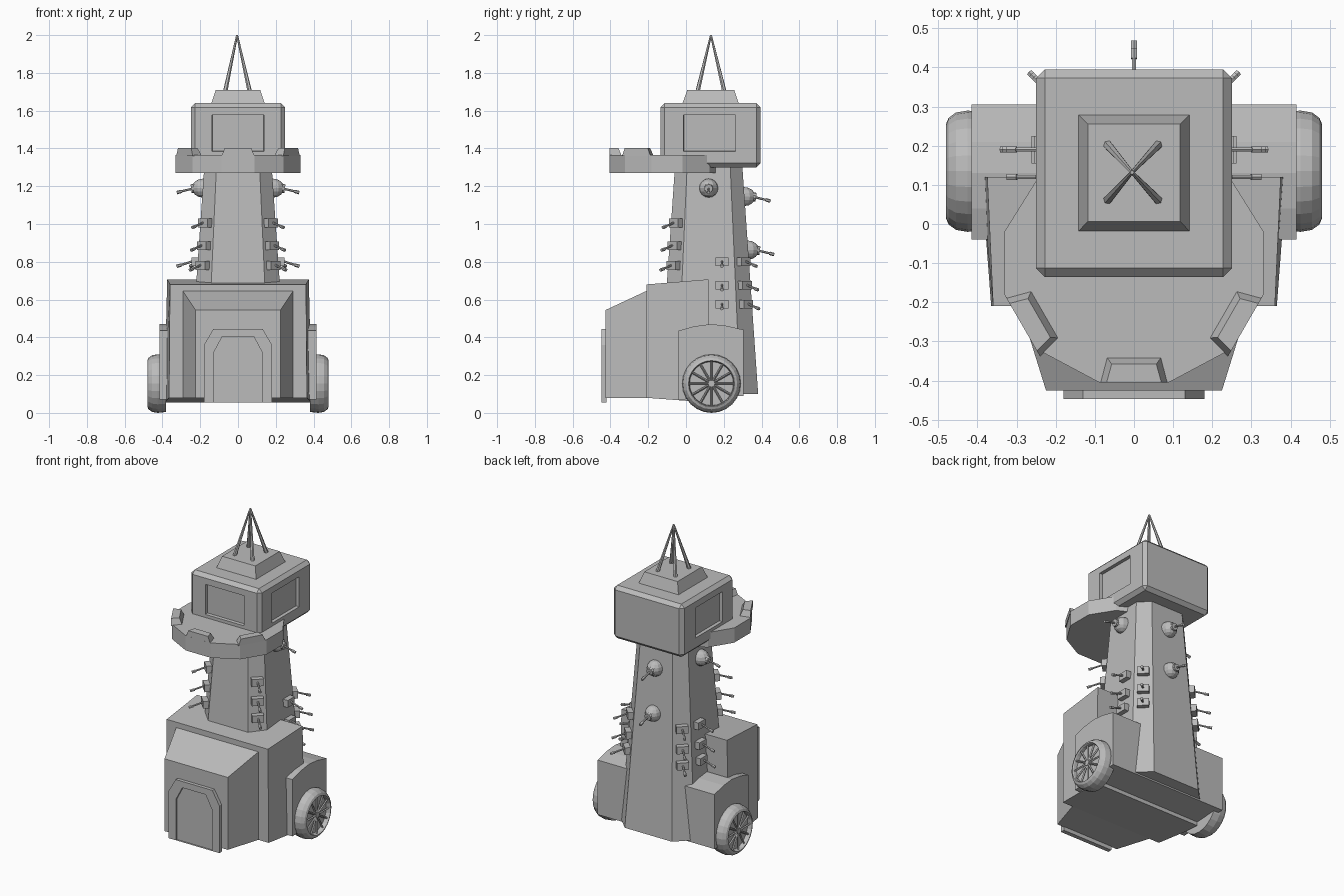
import bpy, bmesh, math
from mathutils import Vector, Matrix

if "Cube" in bpy.data.objects:
    bpy.data.objects.remove(bpy.data.objects["Cube"])

grey = bpy.data.materials.new("stone grey")
grey.diffuse_color = (0.5, 0.5, 0.5, 1)
grey.use_nodes = True
grey.node_tree.nodes["Principled BSDF"].inputs["Base Color"].default_value = grey.diffuse_color
CY = 0.12  # tower axis in y


def finish(name, bm):
    bmesh.ops.recalc_face_normals(bm, faces=bm.faces[:])
    me = bpy.data.meshes.new(name)
    bm.to_mesh(me)
    bm.free()
    me.materials.append(grey)
    ob = bpy.data.objects.new(name, me)
    bpy.context.collection.objects.link(ob)
    return ob


def loft(bm, rings, caps=True, closed=False):
    vs = [[bm.verts.new(p) for p in r] for r in rings]
    n = len(vs[0])
    pairs = list(zip(vs, vs[1:])) + ([(vs[-1], vs[0])] if closed else [])
    for a, b in pairs:
        for i in range(n):
            j = (i + 1) % n
            bm.faces.new((a[i], a[j], b[j], b[i]))
    if caps and not closed:
        bm.faces.new(vs[0])
        bm.faces.new(vs[-1])


def solid(name, rings):
    bm = bmesh.new()
    loft(bm, rings)
    return finish(name, bm)


def rod(bm, a, b, r1, r2, n=8):
    a, b = Vector(a), Vector(b)
    q = (b - a).to_track_quat('Z', 'Y').to_matrix().to_4x4()
    bmesh.ops.create_cone(bm, cap_ends=True, segments=n, radius1=r1, radius2=r2,
                          depth=(b - a).length, matrix=Matrix.Translation((a + b) / 2) @ q)


def rect_z(hx, y0, y1, z):
    return [(-hx, y0, z), (hx, y0, z), (hx, y1, z), (-hx, y1, z)]


def rect_y(hb, ht, y, z0, z1):
    return [(-hb, y, z0), (hb, y, z0), (ht, y, z1), (-ht, y, z1)]


# tapered eight-sided tower
def half(z):
    return 0.269 - 0.0695 * z


def octagon(z):
    h = half(z)
    f = 0.64 * h
    return [(x, CY + y, z) for x, y in ((f, -h), (h, -f), (h, f), (f, h),
                                        (-f, h), (-h, f), (-h, -f), (-f, -h))]


solid("tower", [octagon(0.1), octagon(1.32)])

# base house, porch and wheel housing
solid("base_block", [rect_y(0.365, 0.36, -0.21, 0.08, 0.68), rect_y(0.39, 0.375, 0.12, 0.055, 0.707)])
solid("porch", [rect_y(0.225, 0.225, -0.425, 0.08, 0.545), rect_y(0.295, 0.295, -0.20, 0.08, 0.65)])
side = [(-0.04, 0.07), (0.305, 0.09), (0.305, 0.44), (0.21, 0.462), (0.13, 0.47), (0.04, 0.458), (-0.04, 0.435)]
solid("wheel_housing", [[(x, y, z) for y, z in side] for x in (-0.415, 0.415)])


# arched door with a raised frame
def arch(w, top, cut, y):
    return [(-w, y, 0.055), (w, y, 0.055), (w, y, top - 0.085), (w - cut, y, top),
            (cut - w, y, top), (-w, y, top - 0.085)]


solid("door_frame", [arch(0.18, 0.445, 0.05, -0.42), arch(0.18, 0.445, 0.05, -0.447),
                     arch(0.128, 0.405, 0.045, -0.447), arch(0.128, 0.405, 0.045, -0.434)])

# wheels: lathed tyre with recessed hub and spokes
for s, label in ((1, "right"), (-1, "left")):
    bm = bmesh.new()
    prof = [(0.38, 0.15), (0.425, 0.155), (0.455, 0.15), (0.474, 0.136), (0.48, 0.122),
            (0.474, 0.118), (0.452, 0.116)]
    n = 24
    loft(bm, [[(s * x, 0.135 + r * math.cos(i * math.tau / n), 0.155 + r * math.sin(i * math.tau / n))
               for i in range(n)] for x, r in prof])
    rod(bm, (s * 0.44, 0.135, 0.155), (s * 0.472, 0.135, 0.155), 0.024, 0.018, 12)
    for k in range(12):
        a = k * math.tau / 12
        rod(bm, (s * 0.465, 0.135, 0.155),
            (s * 0.465, 0.135 + 0.12 * math.cos(a), 0.155 + 0.12 * math.sin(a)), 0.006, 0.006, 4)
    finish(label + "_wheel", bm)

# twelve-sided balcony
BY = -0.1


def ring12(z):
    return [(0.342 * math.sin(a), BY - 0.316 * math.cos(a), z)
            for a in (math.radians(15 + 30 * i) for i in range(12))]


solid("balcony", [ring12(1.27), ring12(1.365)])

# battlements: flush outside, sloped on the other sides
for k, label in ((0, "front"), (1, "right"), (-1, "left")):
    a = math.radians(60 * k)
    d = 0.305 if k == 0 else 0.327
    m = Matrix.Translation((0, BY, 0)) @ Matrix.Rotation(a, 4, 'Z')
    low = [(-0.087, -d), (0.087, -d), (0.07, 0.065 - d), (-0.07, 0.065 - d)]
    high = [(-0.07, -d), (0.07, -d), (0.057, 0.047 - d), (-0.057, 0.047 - d)]
    solid(label + "_battlement", [[m @ Vector((x, y, z)) for x, y in pts]
                                  for pts, z in ((low, 1.36), (high, 1.402))])

# cabin with bevelled edges and sunken windows on front and sides
bm = bmesh.new()
loft(bm, [rect_z(0.25, -0.135, 0.395, 1.30), rect_z(0.25, -0.135, 0.395, 1.64)])
bmesh.ops.recalc_face_normals(bm, faces=bm.faces[:])
bmesh.ops.bevel(bm, geom=bm.edges[:], offset=0.022, segments=1, affect='EDGES')
bm.normal_update()
wins = [f for f in bm.faces if f.calc_area() > 0.08 and (abs(f.normal.x) > 0.9 or f.normal.y < -0.9)]
bmesh.ops.inset_individual(bm, faces=wins, thickness=0.05)
for f in wins:
    axis, mid = (1, 0.125) if abs(f.normal.x) > 0.9 else (0, 0)
    for v in f.verts:
        v.co.z = 1.385 if v.co.z < 1.47 else 1.578
        v.co[axis] = mid + math.copysign(0.138, v.co[axis] - mid)
bmesh.ops.inset_individual(bm, faces=wins, thickness=0.003, depth=-0.02)
finish("cabin", bm)

# roof plinth and four leaning masts
solid("roof_plinth", [rect_z(0.143, -0.02, 0.28, 1.635), rect_z(0.118, 0.007, 0.255, 1.71)])
bm = bmesh.new()
for sx in (-1, 1):
    for sy in (-1, 1):
        rod(bm, (sx * 0.064 - 0.003, 0.132 + sy * 0.07, 1.705), (-0.005, 0.132, 2.0), 0.012, 0.005, 6)
finish("masts", bm)


# guns: box mounts and ball mounts, local +x points outward
def gun(name, deg, z, ball=False, shift=0):
    a = math.radians(deg)
    h = half(z)
    dist = h if deg % 90 == 0 else 1.16 * h
    m = Matrix.Translation((0, CY, z)) @ Matrix.Rotation(a, 4, 'Z') @ Matrix.Translation((dist, shift, 0))
    bm = bmesh.new()
    if ball:
        bmesh.ops.create_uvsphere(bm, u_segments=12, v_segments=8, radius=0.05,
                                  matrix=Matrix.Diagonal((1.15, 1, 1, 1)))
        rod(bm, (0.04, 0, 0), (0.062, 0, -0.003), 0.026, 0.022, 10)
        tip = 0.138
    else:
        bmesh.ops.create_cube(bm, size=1, matrix=Matrix.Translation((0.01, 0, 0))
                              @ Matrix.Diagonal((0.045, 0.07, 0.046, 1)))
        tip = 0.112
    rod(bm, (0.02, 0, 0.005), (tip - 0.02, 0, -0.018), 0.006, 0.006, 6)
    rod(bm, (tip - 0.025, 0, -0.017), (tip, 0, -0.024), 0.009, 0.009, 6)
    bm.transform(m)
    finish(name, bm)


for i in range(3):
    zf = (1.005, 0.885, 0.78)[i]
    zb = (0.8, 0.675, 0.575)[i]
    for s, label in ((1, "right"), (-1, "left")):
        gun(f"{label}_front_gun_{i}", -90 + 45 * s, zf)
        gun(f"{label}_back_gun_{i}", 90 - 45 * s, zb)
        gun(f"{label}_side_gun_{i}", 0 if s > 0 else 180, zb, shift=0.07 * s)
for s, label in ((0, "right"), (180, "left")):
    gun(label + "_ball_gun", s, 1.19, ball=True)
gun("back_ball_gun_upper", 90, 1.145, ball=True)
gun("back_ball_gun_lower", 90, 0.862, ball=True)
